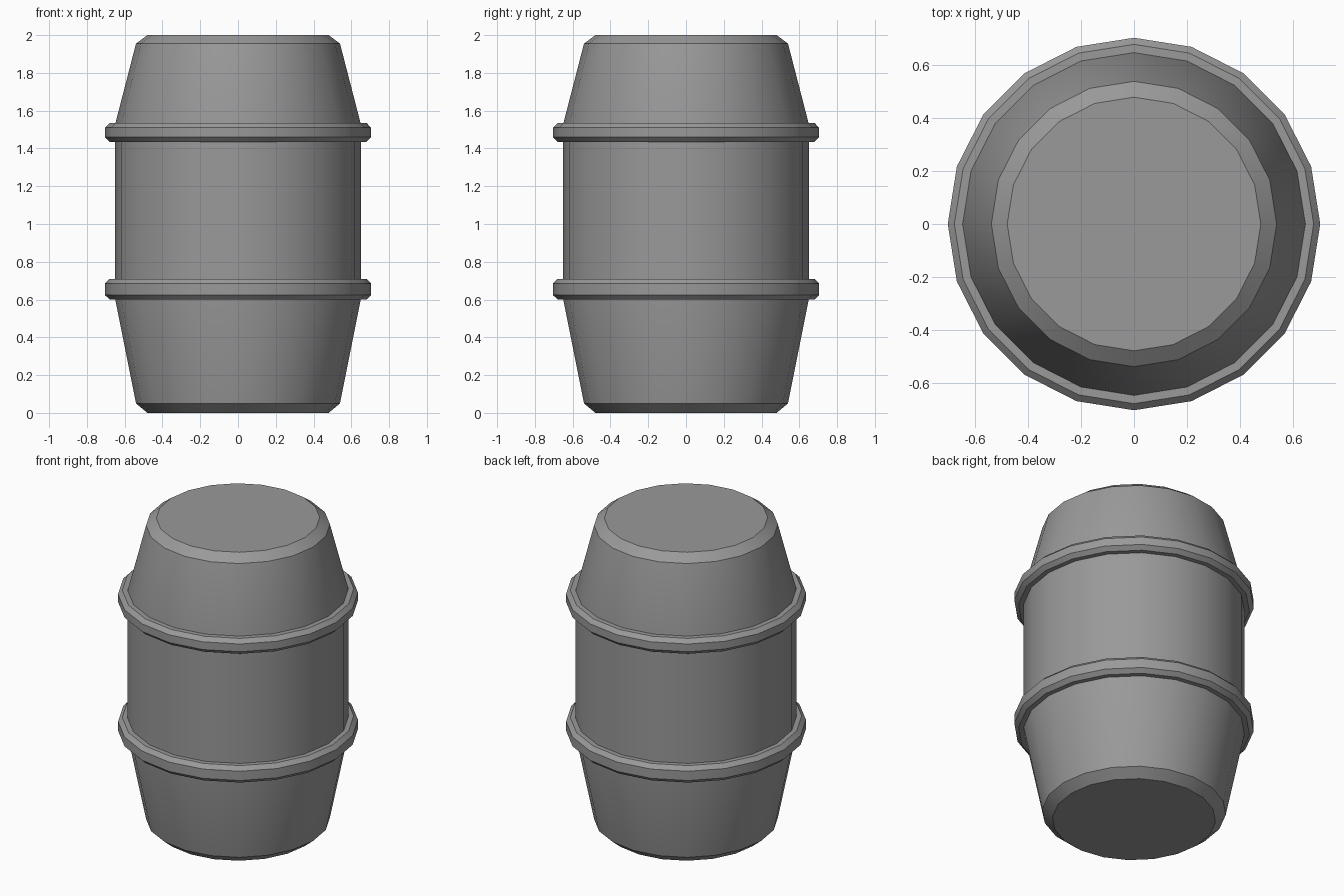
import bpy
from math import cos, sin, tau, radians

SIDES = 20

cube = bpy.data.objects.get("Cube")
if cube:
    bpy.data.objects.remove(cube, do_unlink=True)

grey = bpy.data.materials.new("plain grey")
grey.use_nodes = True
colour = (0.32, 0.32, 0.32, 1)
grey.diffuse_color = colour
grey.node_tree.nodes["Principled BSDF"].inputs["Base Color"].default_value = colour


def lathe(name, profile, closed=False):
    """Turn a (radius, height) profile, listed bottom to top on the outside."""
    verts = [(r * cos(tau * i / SIDES), r * sin(tau * i / SIDES), z)
             for r, z in profile for i in range(SIDES)]
    n = len(profile)
    faces = []
    for a in range(n if closed else n - 1):
        lo, hi = a * SIDES, (a + 1) % n * SIDES
        for i in range(SIDES):
            j = (i + 1) % SIDES
            faces.append((lo + i, lo + j, hi + j, hi + i))
    if not closed:  # flat lids
        faces.append(tuple(reversed(range(SIDES))))
        faces.append(tuple(range((n - 1) * SIDES, n * SIDES)))
    mesh = bpy.data.meshes.new(name)
    mesh.from_pydata(verts, [], faces)
    mesh.materials.append(grey)
    obj = bpy.data.objects.new(name, mesh)
    bpy.context.collection.objects.link(obj)
    bpy.ops.object.select_all(action="DESELECT")
    obj.select_set(True)
    bpy.context.view_layer.objects.active = obj
    bpy.ops.object.shade_smooth_by_angle(angle=radians(25))
    return obj


def hoop(name, bottom, top):
    """Chamfered ring sunk slightly into the body."""
    c = 0.025
    lathe(name, [(0.63, bottom), (0.68, bottom), (0.705, bottom + c),
                 (0.705, top - c), (0.68, top), (0.63, top)], closed=True)


# Barrel body: straight middle, tapered ends, chamfered rims
lathe("lower_body", [(0.48, 0), (0.54, 0.05), (0.65, 0.6), (0.65, 0.65)])
lathe("middle_body", [(0.65, 0.65), (0.65, 1.48)])
lathe("upper_body", [(0.65, 1.48), (0.65, 1.53), (0.54, 1.955), (0.48, 2)])

# Hoops where the tapers meet the middle
hoop("lower_hoop", 0.6, 0.71)
hoop("upper_hoop", 1.435, 1.535)
